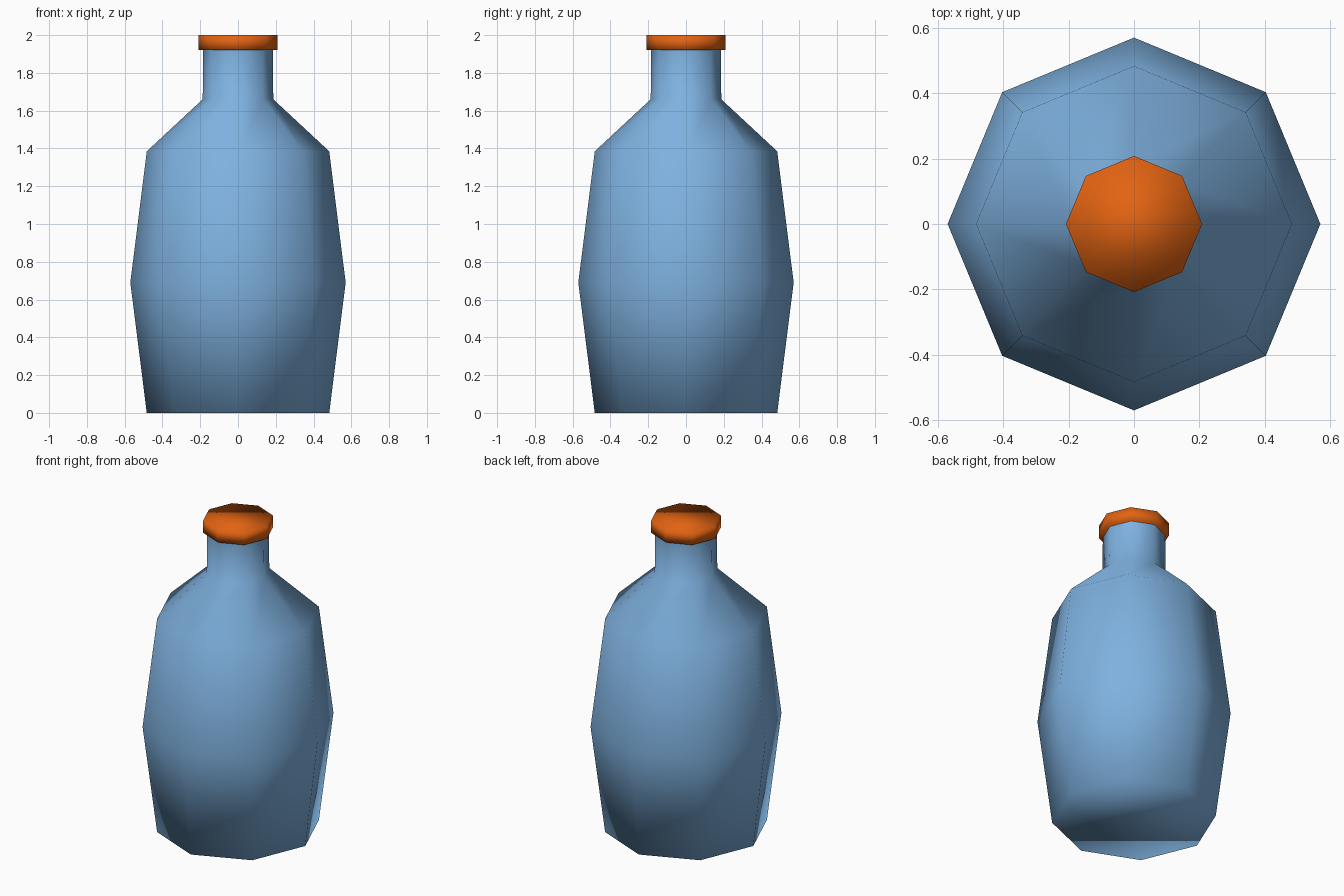
import bpy
import bmesh
from math import cos, sin, tau

SIDES = 8

cube = bpy.data.objects.get("Cube")
if cube:
    bpy.data.objects.remove(cube, do_unlink=True)


def make_material(name, rgb):
    mat = bpy.data.materials.new(name)
    mat.use_nodes = True
    mat.diffuse_color = (*rgb, 1)
    mat.node_tree.nodes["Principled BSDF"].inputs["Base Color"].default_value = (*rgb, 1)
    return mat


def lathe(name, profile, mat, close_top=True):
    """Spin a (radius, height) profile into a smooth eight-sided solid."""
    bm = bmesh.new()
    rings = [[bm.verts.new((r * cos(tau * i / SIDES), r * sin(tau * i / SIDES), z))
              for i in range(SIDES)] for r, z in profile]
    for low, high in zip(rings, rings[1:]):
        for i in range(SIDES):
            j = (i + 1) % SIDES
            bm.faces.new((low[i], low[j], high[j], high[i]))
    bm.faces.new(rings[0][::-1])
    if close_top:
        bm.faces.new(rings[-1])
    for face in bm.faces:
        face.smooth = True
    mesh = bpy.data.meshes.new(name)
    bm.to_mesh(mesh)
    bm.free()
    mesh.materials.append(mat)
    obj = bpy.data.objects.new(name, mesh)
    bpy.context.collection.objects.link(obj)
    return obj


blue = make_material("bottle blue", (0.21, 0.44, 0.74))
orange = make_material("cap orange", (0.76, 0.125, 0.006))

# Bottle: bulging body, sloped shoulder and straight neck, open under the cap
lathe("bottle", [(0.483, 0), (0.57, 0.69), (0.483, 1.385), (0.187, 1.66), (0.184, 1.92)],
      blue, close_top=False)

# Cap: flat disc slightly wider than the neck
lathe("cap", [(0.208, 1.92), (0.208, 2.0)], orange)
